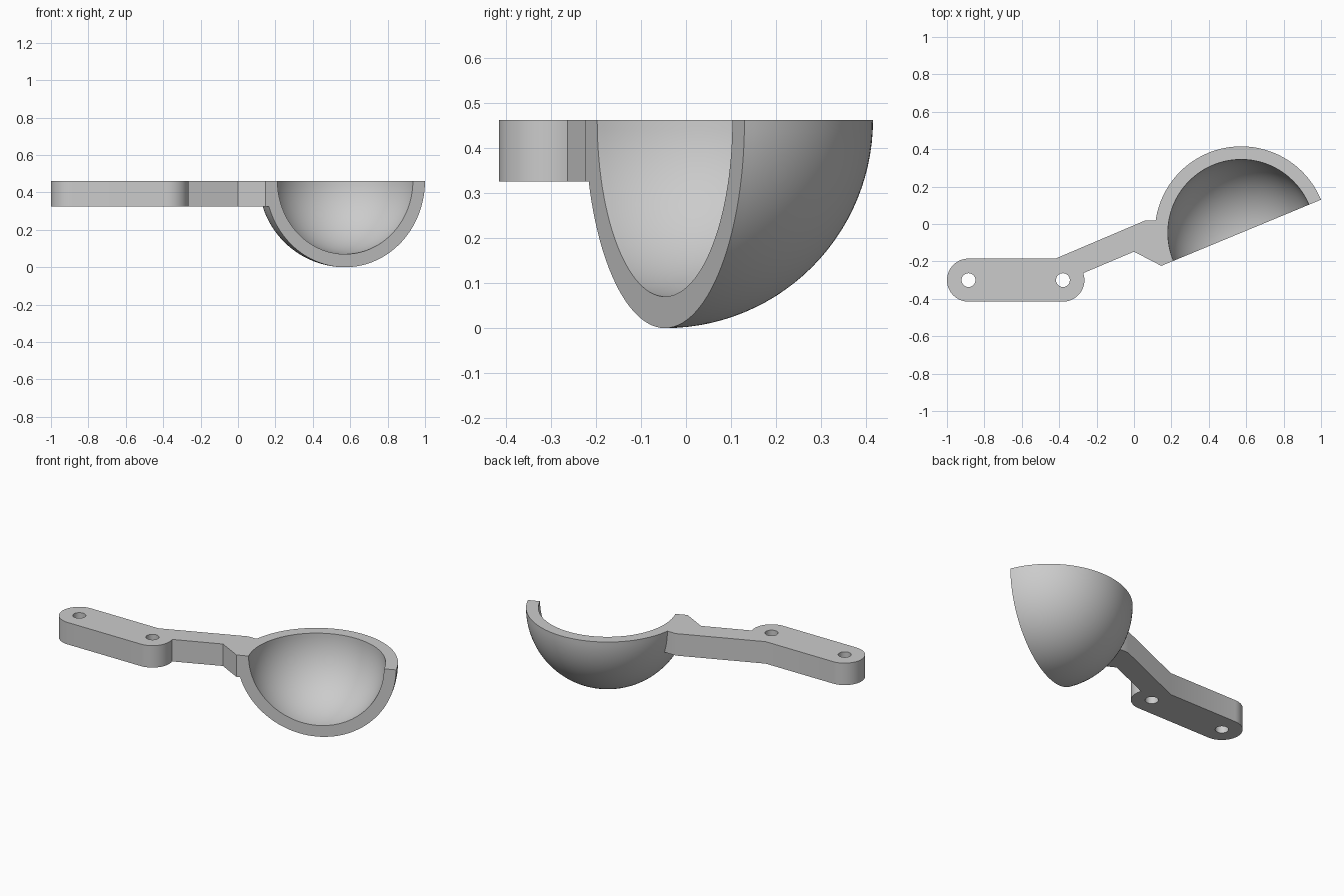
import bpy, bmesh
from math import sin, cos, radians
from mathutils import Vector, Matrix

if "Cube" in bpy.data.objects:
    bpy.data.objects.remove(bpy.data.objects["Cube"])

TOP, BASE = 0.462, 0.325              # handle top and underside
R_OUT, R_IN = 0.462, 0.392            # bowl radii
CENTRE = Vector((0.573, -0.047, TOP))
TILT = radians(22.5)                  # direction of the bowl's open face

grey = bpy.data.materials.new("plain grey")
grey.use_nodes = True
grey.diffuse_color = (0.6, 0.6, 0.6, 1)
grey.node_tree.nodes["Principled BSDF"].inputs["Base Color"].default_value = (0.6, 0.6, 0.6, 1)


def make_object(name, bm):
    bmesh.ops.recalc_face_normals(bm, faces=bm.faces[:])
    mesh = bpy.data.meshes.new(name)
    bm.to_mesh(mesh)
    bm.free()
    mesh.materials.append(grey)
    obj = bpy.data.objects.new(name, mesh)
    bpy.context.collection.objects.link(obj)
    return obj


def arc(cx, cy, r, start, end, n):
    angles = [radians(start + (end - start) * i / n) for i in range(n + 1)]
    return [(cx + r * cos(a), cy + r * sin(a)) for a in angles]


def prism(name, outline, z0, z1):
    bm = bmesh.new()
    face = bm.faces.new([bm.verts.new((x, y, z0)) for x, y in outline])
    ext = bmesh.ops.extrude_face_region(bm, geom=[face])
    verts = [g for g in ext["geom"] if isinstance(g, bmesh.types.BMVert)]
    bmesh.ops.translate(bm, vec=(0, 0, z1 - z0), verts=verts)
    return make_object(name, bm)


def boolean(target, other, operation):
    mod = target.modifiers.new(operation.lower(), 'BOOLEAN')
    mod.operation, mod.solver, mod.object = operation, 'EXACT', other
    bpy.ops.object.select_all(action='DESELECT')
    bpy.context.view_layer.objects.active = target
    target.select_set(True)
    bpy.ops.object.modifier_apply(modifier=mod.name)
    bpy.data.objects.remove(other)


# Bowl: the wall section is revolved half a turn, then the open face is closed
bm = bmesh.new()
section = arc(0, 0, R_OUT, -90, 0, 28) + arc(0, 0, R_IN, 0, -90, 28)
verts = [bm.verts.new((x, 0, z)) for x, z in section]
edges = [bm.edges.new(pair) for pair in zip(verts, verts[1:])]
bmesh.ops.spin(bm, geom=verts + edges, cent=(0, 0, 0), axis=(0, 0, 1),
               angle=radians(180), steps=64)
bmesh.ops.remove_doubles(bm, verts=bm.verts[:], dist=1e-5)
rim = [e for e in bm.edges if e.is_boundary]
bmesh.ops.contextual_create(bm, geom=rim)
bmesh.ops.transform(bm, verts=bm.verts[:],
                    matrix=Matrix.Translation(CENTRE) @ Matrix.Rotation(TILT, 4, 'Z'))
scoop = make_object("scoop_bowl_and_handle", bm)


# Handle: rounded bar and angled arm in one outline, ending inside the bowl wall
def on_open_face(r):
    return (CENTRE.x - r * cos(TILT), CENTRE.y - r * sin(TILT))


outline = arc(-0.885, -0.30, 0.115, 90, 270, 32)
outline += arc(-0.38, -0.30, 0.115, -90, 19, 20)
outline += [(0.0, -0.148), on_open_face(R_OUT), on_open_face(0.41),
            (0.163, 0.018), (0.058, 0.018), (-0.42, -0.185)]
handle = prism("handle", outline, BASE, TOP)

# Screw holes
for x in (-0.885, -0.38):
    cutter = prism("hole_cutter", arc(x, -0.30, 0.037, 0, 360, 32)[:-1], BASE - 0.1, TOP + 0.1)
    cutter.hide_render = True
    boolean(handle, cutter, 'DIFFERENCE')

boolean(scoop, handle, 'UNION')
bpy.ops.object.shade_smooth_by_angle(angle=radians(25))
